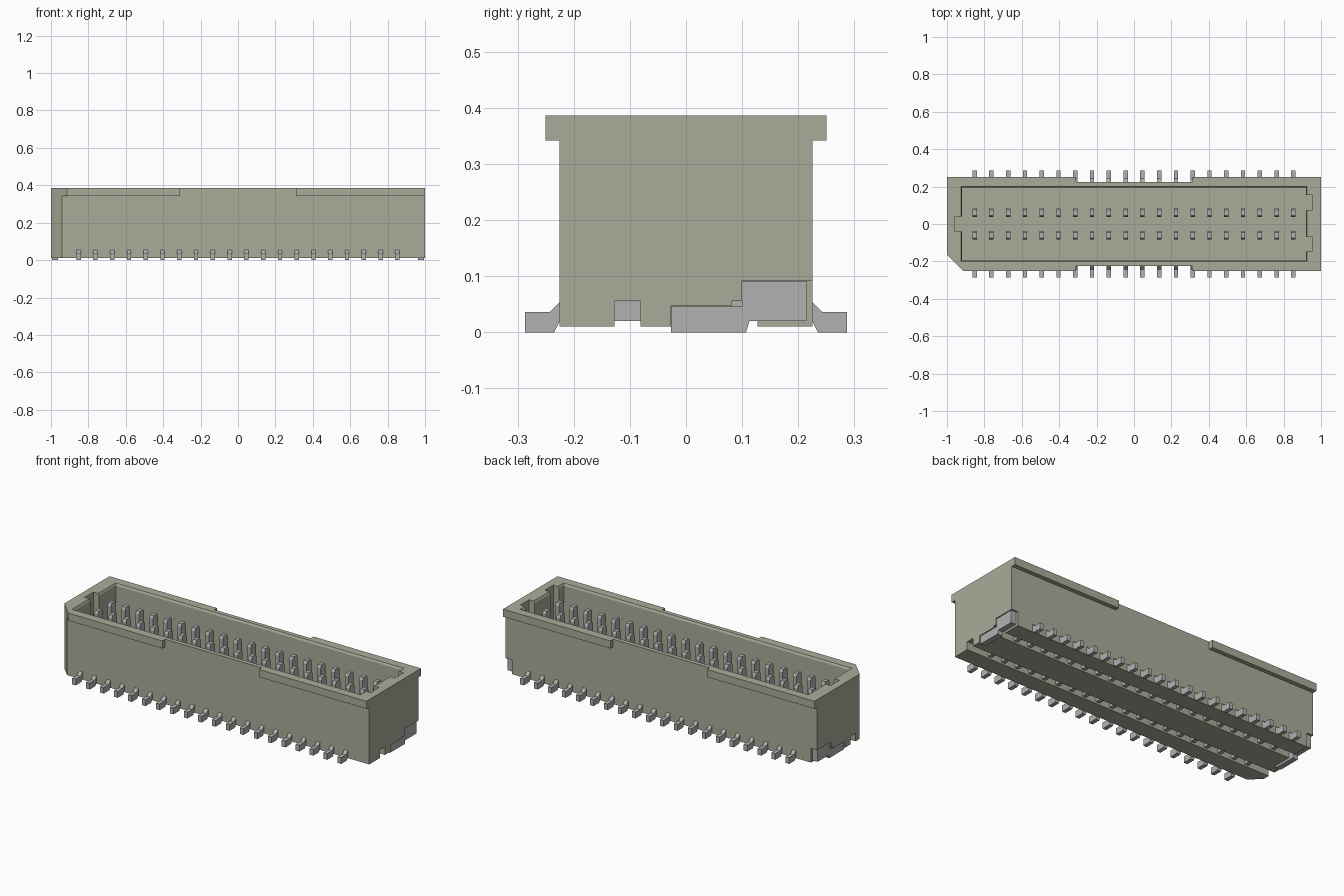
import bpy, bmesh
from mathutils import Vector

cube = bpy.data.objects.get("Cube")
if cube:
    bpy.data.objects.remove(cube, do_unlink=True)


def material(name, rgb):
    m = bpy.data.materials.new(name)
    m.use_nodes = True
    m.diffuse_color = (*rgb, 1)
    m.node_tree.nodes["Principled BSDF"].inputs["Base Color"].default_value = (*rgb, 1)
    return m


PLASTIC = material("beige_plastic", (0.407, 0.407, 0.323))
METAL = material("tin_metal", (0.445, 0.44, 0.445))


def prism(name, pts, lo, hi, axis, mat):
    """Extrude an outline: (x, y) along z, or (y, z) along x."""
    bm = bmesh.new()
    place = (lambda p, t: (p[0], p[1], t)) if axis == "z" else (lambda p, t: (t, p[0], p[1]))
    face = bm.faces.new([bm.verts.new(place(p, lo)) for p in pts])
    new = bmesh.ops.extrude_face_region(bm, geom=[face])["geom"]
    shift = Vector((0, 0, hi - lo) if axis == "z" else (hi - lo, 0, 0))
    bmesh.ops.translate(bm, vec=shift, verts=[g for g in new if isinstance(g, bmesh.types.BMVert)])
    bmesh.ops.recalc_face_normals(bm, faces=bm.faces)
    me = bpy.data.meshes.new(name)
    bm.to_mesh(me)
    bm.free()
    me.materials.append(mat)
    ob = bpy.data.objects.new(name, me)
    bpy.context.collection.objects.link(ob)
    return ob


def box(name, x0, x1, y0, y1, z0, z1, mat=PLASTIC):
    return prism(name, [(x0, y0), (x1, y0), (x1, y1), (x0, y1)], z0, z1, "z", mat)


def cut(target, cutter):
    cutter.hide_render = True
    mod = target.modifiers.new("cut", "BOOLEAN")
    mod.operation = "DIFFERENCE"
    mod.solver = "EXACT"
    mod.object = cutter
    bpy.context.view_layer.objects.active = target
    bpy.ops.object.modifier_apply(modifier=mod.name)
    bpy.data.objects.remove(cutter, do_unlink=True)


TOP, BOTTOM, FLOOR = 0.386, 0.01, 0.1

# Housing with one chamfered corner
housing = prism("housing", [(-0.94, -0.225), (1, -0.225), (1, 0.225), (-1, 0.225), (-1, -0.165)],
                BOTTOM, TOP, "z", PLASTIC)

# Open cavity with a small sloped lip
cut(housing, box("cavity_cutter", -0.92, 0.92, -0.194, 0.194, FLOOR, 0.5))
lip = box("lip_cutter", -0.92, 0.92, -0.194, 0.194, TOP - 0.012, TOP + 0.012)
for v in lip.data.vertices:
    if v.co.z > TOP:
        v.co.x *= 0.932 / 0.92
        v.co.y *= 0.206 / 0.194
cut(housing, lip)

# Keying slots in the end walls
for x0, x1, y0, y1 in [(-0.957, -0.9, -0.04, 0.04), (0.9, 0.955, 0.075, 0.155),
                       (0.9, 0.955, -0.148, -0.07)]:
    cut(housing, box("slot_cutter", x0, x1, y0, y1, FLOOR, 0.5))

# Underside grooves that expose the leads
for y0 in (-0.127, 0.081):
    cut(housing, box("groove_cutter", -1.1, 1.1, y0, y0 + 0.046, -0.1, 0.056))

# Pockets for the solder clips at both ends
for s in (-1, 1):
    xa, xb = sorted((s * 0.96, s * 1.05))
    cut(housing, box("pocket_cutter", xa, xb, 0.1, 0.3, -0.1, 0.092))
    cut(housing, box("pocket_cutter", xa, xb, -0.028, 0.11, -0.1, 0.047))

# Top rims along the long sides
for name, pts in {
    "front_left_rim": [(0.31, -0.25), (1, -0.25), (1, -0.225), (0.31, -0.225)],
    "back_left_rim": [(0.31, 0.225), (1, 0.225), (1, 0.25), (0.31, 0.25)],
    "back_right_rim": [(-1, 0.225), (-0.31, 0.225), (-0.31, 0.25), (-1, 0.25)],
    "front_right_rim": [(-0.915, -0.25), (-0.31, -0.25), (-0.31, -0.225), (-0.94, -0.225)],
}.items():
    prism(name, pts, 0.342, TOP, "z", PLASTIC)

# Two rows of bent contact pins with tapered tips
PIN = [(0.037, 0.02), (0.225, 0.02), (0.235, 0), (0.287, 0), (0.287, 0.036), (0.243, 0.036),
       (0.224, 0.055), (0.083, 0.055), (0.083, 0.335), (0.075, 0.35), (0.045, 0.35), (0.037, 0.335)]
for side, s in (("front", -1), ("back", 1)):
    for i in range(20):
        x = (i - 9.5) * 0.0897
        prism(f"{side}_pin_{i + 1}", [(s * y, z) for y, z in PIN], x - 0.0115, x + 0.0115, "x", METAL)

# Solder clips at both ends
CLIP = [(-0.027, 0), (0.107, 0), (0.113, 0.02), (0.215, 0.02), (0.215, 0.091),
        (0.1, 0.091), (0.1, 0.046), (-0.027, 0.046)]
for name, x in (("right_clip", -0.995), ("left_clip", 0.963)):
    prism(name, CLIP, x, x + 0.032, "x", METAL)
